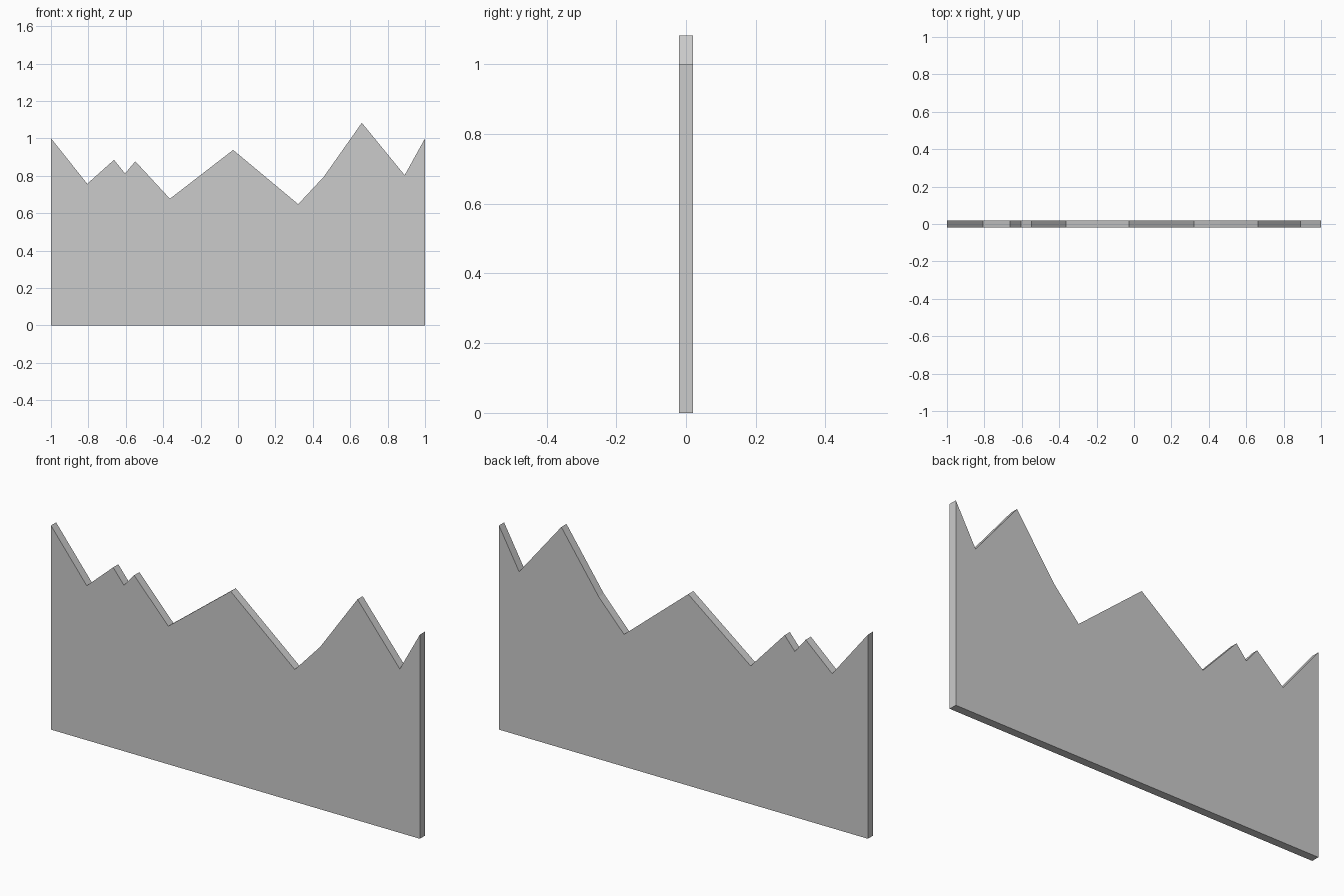
import bpy, bmesh
from mathutils import Vector

if "Cube" in bpy.data.objects:
    bpy.data.objects.remove(bpy.data.objects["Cube"])

HALF_DEPTH = 0.02

# Ridge line of the panel, left to right (x, z)
ridge = [(-1, 1), (-0.806, 0.757), (-0.663, 0.885), (-0.604, 0.812),
         (-0.549, 0.877), (-0.364, 0.677), (-0.026, 0.938), (0.322, 0.648),
         (0.459, 0.795), (0.662, 1.083), (0.891, 0.803), (1, 1)]
outline = [(1, 0), (-1, 0)] + ridge

# Flat jagged panel: outline face extruded through its thickness
bm = bmesh.new()
face = bm.faces.new([bm.verts.new((x, -HALF_DEPTH, z)) for x, z in outline])
extruded = bmesh.ops.extrude_face_region(bm, geom=[face], use_keep_orig=True)
moved = [v for v in extruded["geom"] if isinstance(v, bmesh.types.BMVert)]
bmesh.ops.translate(bm, verts=moved, vec=Vector((0, 2 * HALF_DEPTH, 0)))
bmesh.ops.recalc_face_normals(bm, faces=bm.faces[:])

mesh = bpy.data.meshes.new("jagged_panel")
bm.to_mesh(mesh)
bm.free()
panel = bpy.data.objects.new("jagged_panel", mesh)
bpy.context.collection.objects.link(panel)
